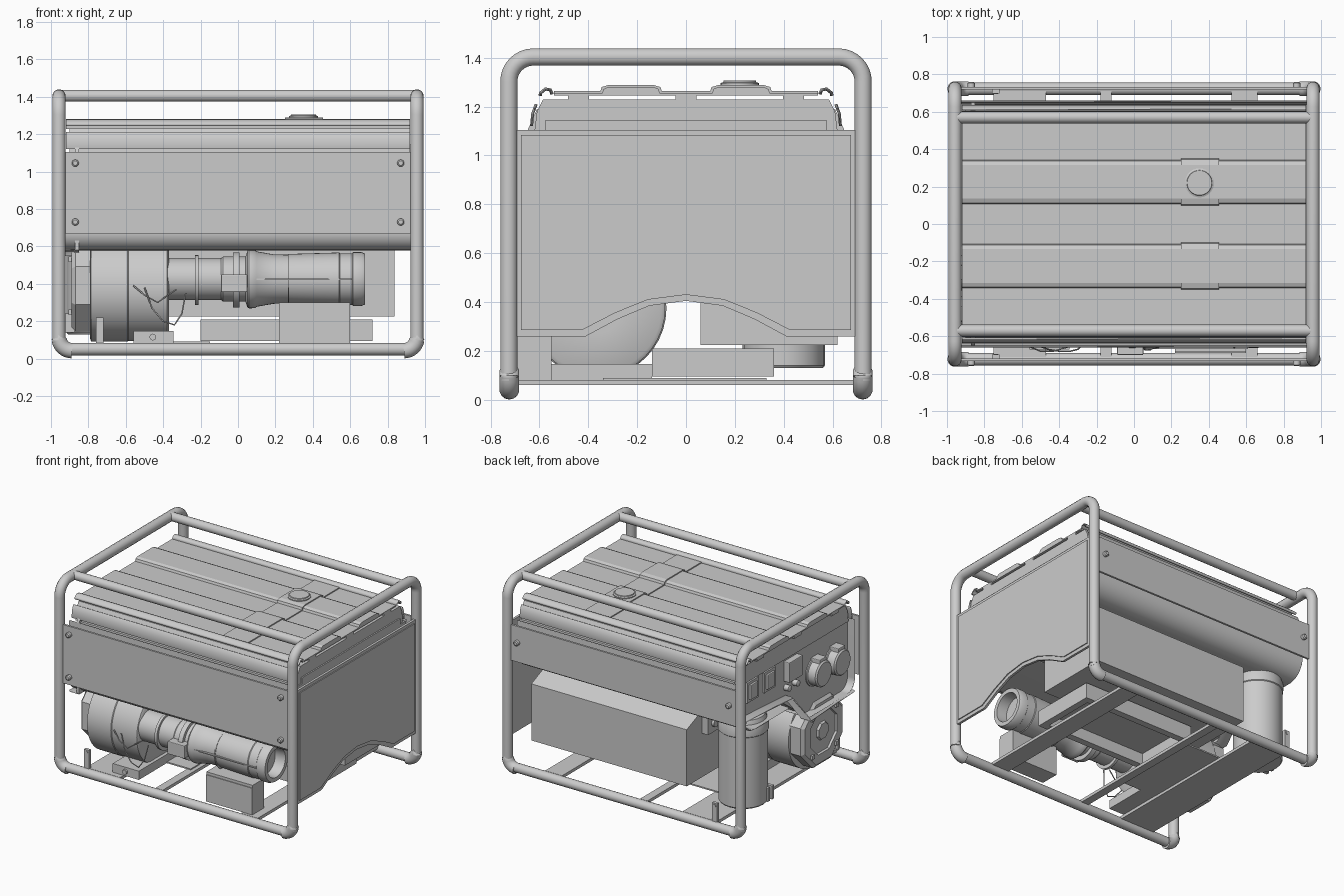
import bpy, bmesh
from math import pi, sin, cos, radians
from mathutils import Vector, Matrix

if "Cube" in bpy.data.objects:
    bpy.data.objects.remove(bpy.data.objects["Cube"])


def finish(name, bm, smooth=False, bevel=0):
    bmesh.ops.recalc_face_normals(bm, faces=bm.faces)
    me = bpy.data.meshes.new(name)
    bm.to_mesh(me)
    bm.free()
    ob = bpy.data.objects.new(name, me)
    bpy.context.collection.objects.link(ob)
    if bevel:
        m = ob.modifiers.new("bevel", 'BEVEL')
        m.width, m.segments = bevel, 2
    if smooth:
        bpy.ops.object.select_all(action='DESELECT')
        ob.select_set(True)
        bpy.context.view_layer.objects.active = ob
        bpy.ops.object.shade_smooth_by_angle(angle=radians(35))
    return ob


def box(name, x0, x1, y0, y1, z0, z1, bevel=0):
    bm = bmesh.new()
    bmesh.ops.create_cube(bm, size=1, matrix=Matrix.Translation(((x0+x1)/2, (y0+y1)/2, (z0+z1)/2))
                          @ Matrix.Diagonal((x1-x0, y1-y0, z1-z0, 1)))
    return finish(name, bm, bevel=bevel)


def extrude_x(name, pts, x0, x1, smooth=False):
    # closed y,z outline pushed along x
    bm = bmesh.new()
    f = bm.faces.new([bm.verts.new((x0, y, z)) for y, z in pts])
    r = bmesh.ops.extrude_face_region(bm, geom=[f])
    bmesh.ops.translate(bm, vec=(x1-x0, 0, 0), verts=[v for v in r['geom'] if isinstance(v, bmesh.types.BMVert)])
    return finish(name, bm, smooth)


def sheet_x(name, pts, x0, x1, t=0.012):
    # open y,z line pushed along x and thickened
    bm = bmesh.new()
    rows = [[bm.verts.new((x, y, z)) for x in (x0, x1)] for y, z in pts]
    for a, b in zip(rows, rows[1:]):
        bm.faces.new((a[0], a[1], b[1], b[0]))
    ob = finish(name, bm, True)
    m = ob.modifiers.new("thickness", 'SOLIDIFY')
    m.thickness, m.offset = t, 0
    w = ob.modifiers.new("flat_shading_fix", 'WEIGHTED_NORMAL')
    w.keep_sharp = True
    return ob


def lathe(name, prof, centre, axis='X', n=32, rot=0):
    # (position, radius) profile spun about an axis through centre
    bm = bmesh.new()
    rings = []
    for p, r in prof:
        ring = []
        for i in range(n):
            a = 2*pi*i/n + rot
            c, s = r*cos(a), r*sin(a)
            v = {'X': (p, c, s), 'Y': (s, p, c), 'Z': (c, s, p)}[axis]
            ring.append(bm.verts.new(Vector(v) + Vector(centre)))
        rings.append(ring)
    for a, b in zip(rings, rings[1:]):
        for i in range(n):
            bm.faces.new((a[i], a[(i+1) % n], b[(i+1) % n], b[i]))
    bm.faces.new(rings[0])
    bm.faces.new(rings[-1])
    return finish(name, bm, n > 12)


def tube(name, pts, r):
    cu = bpy.data.curves.new(name, 'CURVE')
    cu.dimensions, cu.bevel_depth, cu.bevel_resolution, cu.use_fill_caps = '3D', r, 5, True
    sp = cu.splines.new('POLY')
    sp.points.add(len(pts)-1)
    for p, q in zip(sp.points, pts):
        p.co = (*q, 1)
    ob = bpy.data.objects.new(name, cu)
    bpy.context.collection.objects.link(ob)
    bpy.ops.object.select_all(action='DESELECT')
    ob.select_set(True)
    bpy.context.view_layer.objects.active = ob
    bpy.ops.object.convert(target='MESH')
    bpy.ops.object.shade_smooth_by_angle(angle=radians(50))


def arc(cy, cz, r, a0, a1, n=8):
    return [(cy + r*cos(radians(a0+(a1-a0)*i/n)), cz + r*sin(radians(a0+(a1-a0)*i/n))) for i in range(n+1)]


# tubular frame: end hoops, top rails, base rails and corner elbows
for s, side in ((-1, "left"), (1, "right")):
    path = [(-.725, .08)] + arc(-.625, 1.303, .1, 180, 90) + arc(.625, 1.303, .1, 90, 0) + [(.725, .08)]
    tube(side + "_end_hoop", [(s*.957, y, z) for y, z in path], .036)
for s, side in ((-1, "front"), (1, "back")):
    tube(side + "_top_rail", [(-.957, s*.57, 1.405), (.957, s*.57, 1.405)], .032)
    tube(side + "_base_rail", [(-.9, s*.723, .05), (.9, s*.723, .05)], .034)
    for e in (-1, 1):
        bend = [(.957, .1)] + arc(.887, .112, .07, 0, -90)
        tube(side + "_corner_elbow", [(e*x, s*.723, z) for x, z in bend], .041)

# floor cross members and small posts
for x0, x1 in ((-.75, -.47), (-.18, -.12), (.52, .66)):
    box("floor_cross_member", x0, x1, -.71, .71, .06, .082)
for s in (-1, 1):
    box("rail_bracket", -.76, -.72, s*.71-.012, s*.71+.012, .06, .22)
    lathe("bracket_stud", [(-.016, .012), (.016, .012)], (-.74, s*.71, .2), 'Y', 12)

# right end panel with arched cut-out and raised inset border
arch = [(-.41, 0), (-.28, .07), (-.15, .125), (0, .145), (.15, .125), (.28, .07), (.41, 0)]
extrude_x("right_end_panel", [(-.692, 1.105), (-.692, .26)] + [(y, .26+z) for y, z in arch]
          + [(.692, .26), (.692, 1.105)], .955, .973)
extrude_x("right_end_panel_inset", [(-.675, 1.083), (-.675, .285)] + [(y*1.04, .285+z) for y, z in arch]
          + [(.675, .285), (.675, 1.083)], .965, .98)

# flat outer side plates between the posts, with their bolts
box("front_side_plate", -.925, .925, -.733, -.718, .67, 1.105)
box("back_side_plate", -.925, .925, .718, .733, .84, 1.105)
for x in (-.87, .87):
    for z, d in ((.73, -1), (1.045, -1), (.985, 1)):
        lathe("plate_bolt", [(0, .019), (d*.02, .019), (d*.026, .012)], (x, d*.733, z), 'Y', 16)

# inner housing skins, rolled under at the bottom
sheet_x("front_housing_skin", [(-.655, 1.105)] + arc(-.565, .675, .09, 180, 270) + [(-.12, .585)], -.925, .925)
sheet_x("back_housing_skin", [(.655, 1.105)] + arc(.525, .875, .13, 0, -90) + [(.12, .745)], -.925, .925)

# housing core and fuel tank under the lid
extrude_x("housing_core", [(-.64, 1.1), (-.64, .69), (-.57, .6), (-.12, .6), (.1, .76), (.53, .76),
                           (.64, .88), (.64, 1.1)], -.855, .928)
extrude_x("fuel_tank", [(-.62, 1.1), (-.61, 1.18), (-.585, 1.23), (.585, 1.23), (.61, 1.18), (.62, 1.1)], -.9, .92)
box("tank_end_plate", .92, .93, -.575, .575, 1.1, 1.145)


# ribbed lid, strap, filler cap and side trims
def lid(o):
    top = []
    for c in (-.225, .225):
        top += [(c-.118-o, 1.255+o), (c-.112-o, 1.272+o), (c-.09, 1.281+o),
                (c+.09, 1.281+o), (c+.112+o, 1.272+o), (c+.118+o, 1.255+o)]
    return [(-.54, 1.246), (-.54, 1.255+o)] + top + [(.54, 1.255+o), (.54, 1.246)]


extrude_x("ribbed_lid", lid(0), -.92, .92)
extrude_x("lid_strap", lid(.008), .25, .455)
lathe("filler_cap", [(1.27, .078), (1.296, .078), (1.3, .068), (1.306, .066), (1.306, .02)], (.35, .22, 0), 'Z')
for y in (-.44, 0, .44):
    box("lid_spacer", -.92, .92, y-.042, y+.042, 1.228, 1.25)
for s in (-1, 1):
    sheet_x("lid_edge_trim", [(s*.548, 1.25), (s*.555, 1.268), (s*.575, 1.272), (s*.595, 1.256), (s*.597, 1.244)],
            -.92, .92, .014)
    sheet_x("tank_side_trim", [(s*.613, 1.21), (s*.628, 1.17), (s*.632, 1.12)], -.92, .92, .012)

# left end control panel with stepped lower flange
extrude_x("control_panel", [(-.61, 1.19), (-.65, 1.1), (-.65, .58), (-.14, .56), (.08, .81), (.65, .84),
                            (.65, 1.1), (.61, 1.19)], -.872, -.85)
sheet_x("control_panel_lower_flange", [(-.65, .58), (-.14, .555), (.08, .805), (.65, .84)], -.93, -.85)
for y, z in ((-.26, .86), (-.48, .86)):
    lathe("power_socket", [(-.86, .105), (-.88, .105), (-.885, .095), (-.945, .095), (-.955, .085)], (0, y, z))
    box("socket_hinge", -.945, -.87, y-.04, y+.04, z+.07, z+.115, .006)
for y in (.48, .28):
    box("breaker_frame", -.885, -.87, y-.065, y+.065, .93, 1.08)
    box("breaker_switch", -.9, -.88, y-.045, y+.045, .95, 1.06, .006)
box("meter", -.92, -.87, -.06, .1, .92, 1.07, .006)
for i in range(2):
    lathe("panel_knob", [(-.87, .022), (-.91, .022), (-.915, .014)], (0, .08-.1*i, .87), n=16)

# engine drum with octagonal recoil cover
lathe("engine_drum", [(-.79, .27), (-.785, .285), (-.59, .285), (-.585, .28), (-.38, .28), (-.37, .265), (-.37, .1)],
      (0, -.365, .375), n=40)
lathe("recoil_cover", [(-.78, .265), (-.87, .265), (-.89, .24), (-.89, .17), (-.875, .165), (-.875, .07),
                       (-.89, .06), (-.89, .02)], (0, -.345, .39), n=8, rot=pi/8)
for i in range(4):
    a = pi/2*i + pi/4
    box("recoil_cover_lug", -.905, -.87, -.345+.2*cos(a)-.015, -.345+.2*cos(a)+.015,
        .39+.2*sin(a)-.015, .39+.2*sin(a)+.015)
box("engine_foot", -.56, -.345, -.67, -.14, .082, .147)
lathe("foot_bolt", [(0, .018), (-.015, .018)], (-.455, -.67, .115), 'Y', 12)

# alternator barrel running to an open outlet
lathe("alternator_barrel", [(-.38, .112), (-.09, .112), (-.08, .12), (.04, .12), (.05, .15), (.06, .157), (.09, .155),
                            (.1, .148), (.19, .132), (.27, .13), (.27, .134), (.54, .142), (.545, .138), (.61, .138),
                            (.615, .144), (.66, .144), (.68, .135), (.68, .105), (.6, .1)], (0, -.52, .425), n=40)
for x, w, r in ((-.22, .02, .133), (-.01, .036, .147), (.27, .008, .14)):
    lathe("barrel_ring", [(x-w/2, r), (x+w/2, r)], (0, -.52, .42), n=40)
box("barrel_clamp_block", -.09, .05, -.7, -.6, .355, .45, .005)
box("barrel_seam", .06, .61, -.668, -.645, .42, .427)
tube("ignition_lead", [(-.5, -.655, .38), (-.46, -.67, .27), (-.4, -.68, .2), (-.34, -.68, .18),
                       (-.3, -.67, .24), (-.28, -.65, .35)], .004)
tube("control_lead", [(-.56, -.655, .39), (-.5, -.68, .34), (-.43, -.68, .3), (-.33, -.65, .37)], .004)

# support boxes and mounts on the floor; the centre mount is an open frame
box("outlet_support", .22, .6, -.69, -.55, .082, .28)
box("outlet_support_cap", .22, .6, -.685, -.55, .28, .3)
box("centre_mount_top", -.2, .72, -.14, .36, .18, .21)
for s, y in (("front", -.14), ("rear", .31)):
    box("centre_mount_" + s, -.2, .72, y, y+.05, .095, .19)
for s, x in (("left", -.2), ("right", .67)):
    box("centre_mount_" + s, x, x+.05, -.1, .32, .095, .19)
box("mount_base", -.5, -.15, -.34, .33, .08, .09)

# large silencer box at the back
extrude_x("silencer_box", [(.06, .225), (.62, .225), (.62, .645), (.44, .72), (.25, .72), (.06, .6)], -.44, .836)
box("silencer_bracket", -.49, -.44, .3, .44, .55, .68)
lathe("silencer_bolt", [(-.51, .03), (-.44, .03)], (0, .37, .62), n=16)

# upright filter canister at the left rear
lathe("filter_canister", [(.13, .16), (.14, .168), (.66, .168), (.665, .173), (.72, .173), (.78, .15)],
      (-.75, .4, 0), 'Z', 24)
for y in (.3, .35):
    box("canister_clip", -.925, -.87, y-.012, y+.012, .14, .24)
